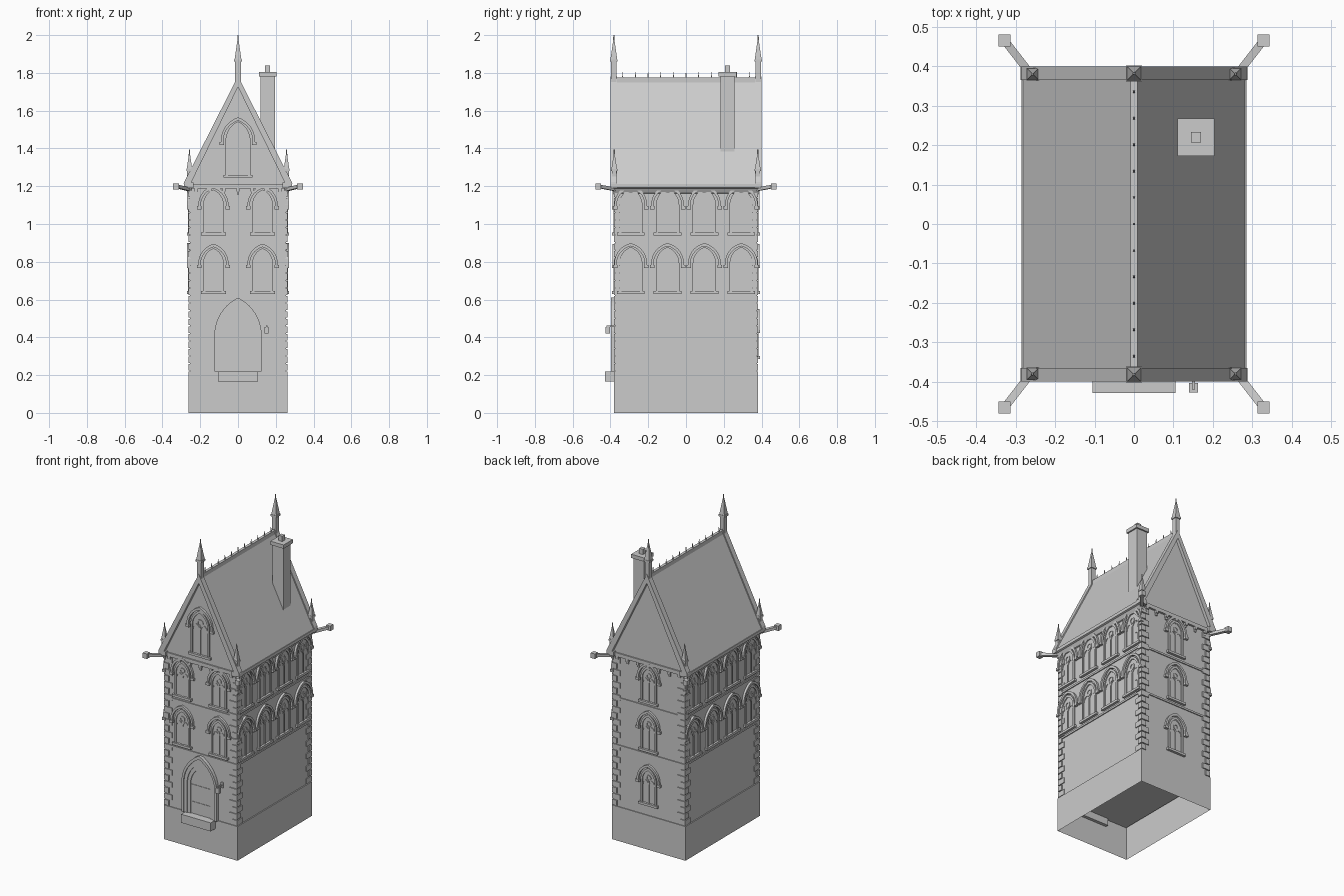
import bpy, bmesh, math
from collections import defaultdict
from mathutils import Matrix, Vector

if "Cube" in bpy.data.objects:
    bpy.data.objects.remove(bpy.data.objects["Cube"])

WX, WY = 0.255, 0.375            # wall half sizes
parts = defaultdict(bmesh.new)   # one bmesh per named part

# Face frames: u runs right along the wall, z up, d outward
world = lambda u, z, d: (u, d, z)
front = lambda u, z, d: (u, -WY - d, z)
back = lambda u, z, d: (-u, WY + d, z)
right = lambda u, z, d: (WX + d, u, z)
left = lambda u, z, d: (-WX - d, -u, z)
gable = lambda u, z, d: (u, -WY - 0.005 - d, z)


def prism(name, poly, d0, d1, f=world):
    bm = parts[name]
    a = [bm.verts.new(f(u, z, d0)) for u, z in poly]
    b = [bm.verts.new(f(u, z, d1)) for u, z in poly]
    n = len(poly)
    bm.faces.new(a)
    bm.faces.new(b)
    for i in range(n):
        j = (i + 1) % n
        bm.faces.new((a[i], a[j], b[j], b[i]))


def box(name, u0, u1, z0, z1, d0, d1, f=world):
    prism(name, [(u0, z0), (u1, z0), (u1, z1), (u0, z1)], d0, d1, f)


def band(name, outer, inner, d0, d1, f=world):
    """Strip between two outlines, given thickness."""
    bm = parts[name]
    rows = [[bm.verts.new(f(*p, d)) for p, d in ((o, d0), (o, d1), (i, d1), (i, d0))]
            for o, i in zip(outer, inner)]
    for r, s in zip(rows, rows[1:]):
        for k in range(4):
            m = (k + 1) % 4
            bm.faces.new((r[k], r[m], s[m], s[k]))
    bm.faces.new(rows[0])
    bm.faces.new(rows[-1])


def arch(w, z0, zs, rise, u0=0.0, n=7):
    """Pointed arch outline: jambs from z0, springing at zs."""
    R = (w * w + rise * rise) / (2 * w)
    end = math.asin(min(1, rise / R))
    half = [(w - R + R * math.cos(end * i / n), zs + R * math.sin(end * i / n)) for i in range(n + 1)]
    half = [(w, z0)] + half
    return [(u0 - u, z) for u, z in half] + [(u0 + u, z) for u, z in half[-2::-1]]


def circle(r, u0, z0, n=12):
    return [(u0 + r * math.cos(2 * math.pi * i / n), z0 + r * math.sin(2 * math.pi * i / n))
            for i in range(n + 1)]


def window(f, u, z, w=0.055, jamb=0.145, rise=0.082):
    """Traceried window standing on its sill at height z."""
    b, s = z + 0.015, z + 0.015 + jamb
    k, iw = rise / w, w - 0.012
    prism("window_glass", arch(iw + 0.002, b, s, iw * k, u), -0.005, 0.002, f)
    band("window_frames", arch(w, b, s, rise, u), arch(iw, b, s, iw * k, u), -0.005, 0.009, f)
    h0, h1 = w + 0.012, w + 0.025
    band("window_hoods", arch(h1, s - 0.01, s, h1 * k * 0.88, u),
         arch(h0, s - 0.01, s, h0 * k * 0.88, u), -0.005, 0.014, f)
    for m in (-1, 1):
        c = u + m * (w + 0.02)
        box("window_hoods", c - 0.012, c + 0.012, s - 0.022, s - 0.006, -0.005, 0.016, f)
        # paired lancets below the ring
        q = iw / 2
        band("window_tracery", arch(q, s - 0.03, s - 0.03, q * 1.5, u + m * q),
             arch(q - 0.004, s - 0.03, s - 0.03, q * 1.5 - 0.006, u + m * q), -0.005, 0.006, f)
    box("window_tracery", u - 0.004, u + 0.004, b, s, -0.005, 0.007, f)
    band("window_tracery", circle(0.4 * iw, u, s + 0.4 * iw), circle(0.28 * iw, u, s + 0.4 * iw), -0.005, 0.006, f)
    box("window_sills", u - w - 0.012, u + w + 0.012, z, z + 0.015, -0.005, 0.016, f)


def cone(name, x, y, z0, z1, r0, r1, seg=4):
    rot = Matrix.Rotation(math.pi / 4, 4, 'Z')
    bmesh.ops.create_cone(parts[name], cap_ends=True, segments=seg, radius1=r0 * 1.414, radius2=r1 * 1.414,
                          depth=z1 - z0, matrix=Matrix.Translation((x, y, (z0 + z1) / 2)) @ rot)


def pinnacle(name, x, y, r, base, shoulder, tip, top):
    box(name, x - r, x + r, base, shoulder, y - r, y + r)
    cone(name, x, y, shoulder, shoulder + 0.012, r * 1.35, r * 1.35)
    cone(name, x, y, shoulder + 0.012, tip, r * 1.2, 0.003)
    cone(name, x, y, tip - 0.01, top, 0.003, 0.002, 6)


# Plinth, open underneath
box("plinth", -0.262, 0.262, 0, 0.22, -0.38, 0.38)
bm = parts["plinth"]
bm.normal_update()
bmesh.ops.delete(bm, geom=[p for p in bm.faces if p.calc_center_median().z < 0.01], context='FACES_ONLY')

# Walls with gable ends
prism("walls", [(-WX, 0.21), (WX, 0.21), (WX, 1.2), (-WX, 1.2)], -WY, WY)
prism("gable_ends", [(-0.262, 1.2), (0.262, 1.2), (0, 1.735)], -0.38, 0.38)

# String courses and cornice
for z in (0.612, 0.918):
    box("string_courses", -WX - 0.006, WX + 0.006, z - 0.006, z + 0.006, -WY - 0.006, WY + 0.006)
box("cornice", -0.268, 0.268, 1.188, 1.212, -0.388, 0.388)
for s in (-1, 1):
    prism("eaves_moulding", [(s * 0.25, 1.16), (s * 0.262, 1.165), (s * 0.275, 1.188),
                             (s * 0.285, 1.192), (s * 0.285, 1.212), (s * 0.25, 1.212)], -0.385, 0.385)

# Corbels under the gables
for f in (front, back):
    for i in range(-3, 4):
        u = i * 0.074
        box("corbels", u - 0.009, u + 0.009, 1.172, 1.19, -0.005, 0.014, f)
        box("corbels", u - 0.006, u + 0.006, 1.157, 1.172, -0.005, 0.008, f)

# Quoins alternating long and short
for sx in (-1, 1):
    for sy in (-1, 1):
        for i in range(24):
            z = 0.224 + i * 0.04
            lx, ly = (0.05, 0.028) if i % 2 else (0.028, 0.05)
            xs = sorted((sx * (WX + 0.006), sx * (WX - lx)))
            ys = sorted((sy * (WY + 0.006), sy * (WY - ly)))
            box("quoins", *xs, z, z + 0.034, *ys)

# Windows on all sides
for z in (0.63, 0.94):
    for u in (-0.13, 0.13):
        window(front, u, z)
    window(back, 0, z)
    for f in (right, left):
        for i in range(4):
            window(f, (i - 1.5) * 0.195, z, 0.062, 0.145, 0.088)
window(back, 0, 0.285)
window(gable, 0, 1.245, 0.066, 0.18, 0.103)

# Door with stepped orders, planks and straps
def order(w):
    return arch(w, 0.22, 0.41, w * 1.6, n=10)
for w0, w1, d in ((0.125, 0.111, 0.022), (0.111, 0.09, 0.015), (0.09, 0.07, 0.009)):
    band("door_surround", order(w0), order(w1), -0.005, d, front)
prism("door", order(0.071), -0.005, 0.003, front)
for z in (0.29, 0.4):
    box("door_straps", -0.066, 0.066, z, z + 0.008, 0, 0.006, front)
box("door_straps", -0.002, 0.002, 0.22, 0.51, 0, 0.005, front)
box("door_step", -0.105, 0.105, 0.165, 0.22, -0.428, -0.36)

# Wall lantern
box("lantern", 0.14, 0.162, 0.42, 0.455, -0.427, -0.403)
box("lantern", 0.147, 0.155, 0.455, 0.463, -0.42, -0.37)
box("lantern", 0.143, 0.159, 0.44, 0.475, -0.382, -0.37)

# Roof slabs and raised gable copings
band("roof", [(-0.285, 1.205), (0, 1.768), (0.285, 1.205)],
     [(-0.262, 1.205), (0, 1.73), (0.262, 1.205)], -0.37, 0.37)
for y in (-0.4, 0.365):
    band("gable_coping", [(-0.288, 1.215), (0, 1.782), (0.288, 1.215)],
         [(-0.25, 1.215), (0, 1.725), (0.25, 1.215)], y, y + 0.035)

# Ridge cresting
box("ridge_crest", -0.009, 0.009, 1.75, 1.776, -0.365, 0.365)
for i in range(11):
    cone("ridge_crest", 0, (i - 5) * 0.067, 1.775, 1.805, 0.003, 0.001)

# Finials, corner pinnacles and waterspouts
for sy in (-1, 1):
    pinnacle("gable_finials", 0, sy * 0.382, 0.015, 1.74, 1.86, 1.975, 2.0)
    for sx in (-1, 1):
        box("kneelers", *sorted((sx * 0.235, sx * 0.287)), 1.19, 1.22, *sorted((sy * 0.365, sy * 0.4)))
        pinnacle("corner_pinnacles", sx * 0.257, sy * 0.38, 0.012, 1.2, 1.28, 1.37, 1.395)
        a, b = Vector((sx * 0.25, sy * 0.365)), Vector((sx * 0.328, sy * 0.465))
        t = (b - a).normalized()
        spout = lambda u, z, d: (a.x + t.x * u - t.y * d, a.y + t.y * u + t.x * d, z + 0.15 * u)
        box("waterspouts", 0, (b - a).length, 1.172, 1.19, -0.01, 0.01, spout)
        box("waterspouts", b.x - 0.015, b.x + 0.015, 1.183, 1.215, b.y - 0.015, b.y + 0.015)

# Chimney
cx, cy = 0.157, 0.22
for r, z0, z1 in ((0.038, 1.36, 1.79), (0.047, 1.782, 1.806), (0.013, 1.806, 1.84)):
    box("chimney", cx - r, cx + r, z0, z1, cy - r, cy + r)

# Turn every part into an object
for name, bm in parts.items():
    bmesh.ops.recalc_face_normals(bm, faces=bm.faces)
    me = bpy.data.meshes.new(name)
    bm.to_mesh(me)
    bm.free()
    bpy.context.collection.objects.link(bpy.data.objects.new(name, me))
